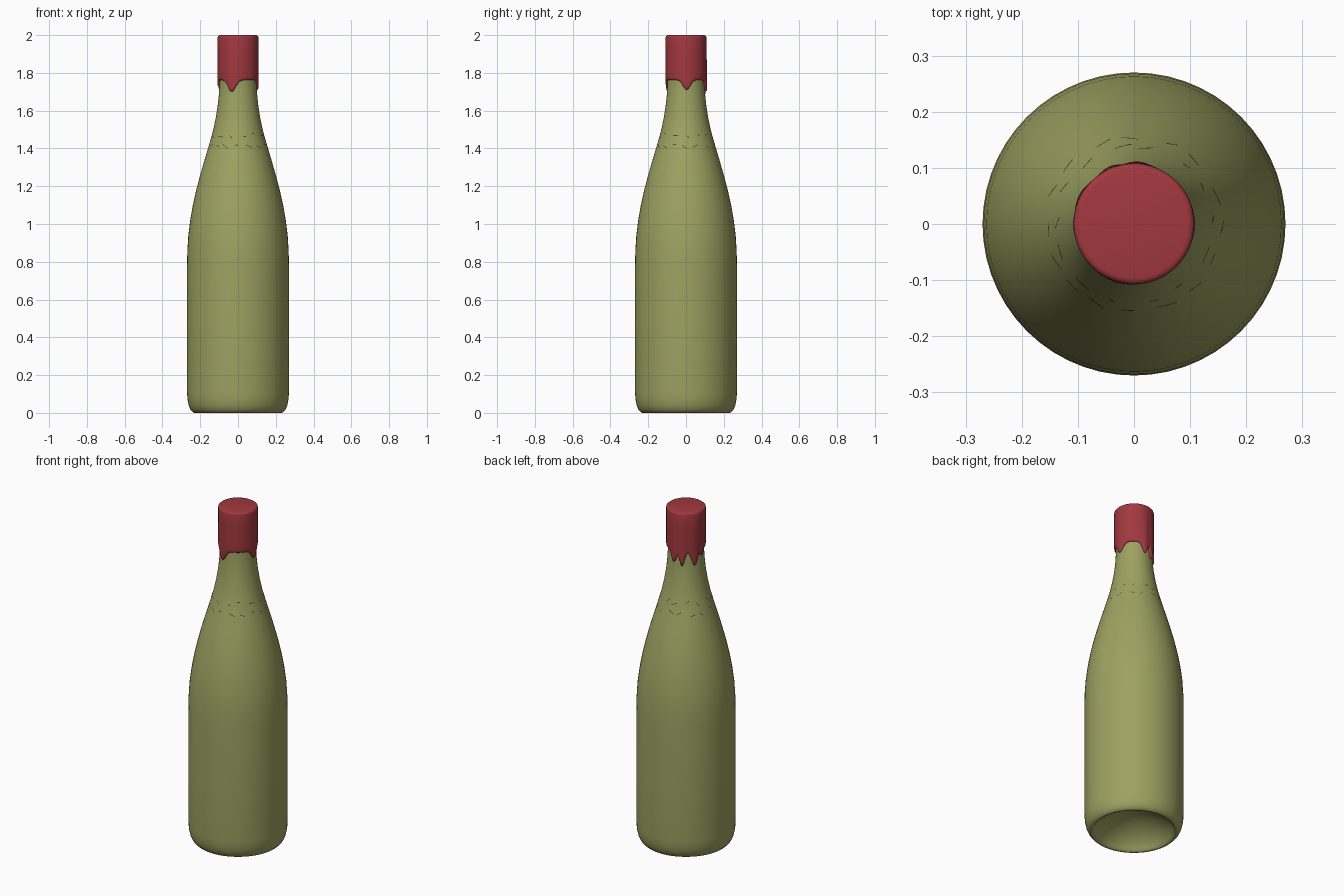
import bpy, bmesh, random
from math import sin, cos, pi, radians, exp, atan2
from mathutils import Vector, Matrix

if "Cube" in bpy.data.objects:
    bpy.data.objects.remove(bpy.data.objects["Cube"])

random.seed(4)


def material(name, rgb):
    m = bpy.data.materials.new(name)
    m.diffuse_color = (*rgb, 1)
    m.use_nodes = True
    m.node_tree.nodes["Principled BSDF"].inputs["Base Color"].default_value = m.diffuse_color
    return m


def finish(name, bm, mat, angle=50):
    bmesh.ops.recalc_face_normals(bm, faces=bm.faces)
    me = bpy.data.meshes.new(name)
    bm.to_mesh(me)
    bm.free()
    ob = bpy.data.objects.new(name, me)
    bpy.context.collection.objects.link(ob)
    me.materials.append(mat)
    bpy.ops.object.select_all(action='DESELECT')
    ob.select_set(True)
    bpy.context.view_layer.objects.active = ob
    bpy.ops.object.shade_smooth_by_angle(angle=radians(angle))
    return ob


def lathe(bm, rows, n, point):
    """Skin rings given by point(row, angle), closing both ends with a fan."""
    rings = [[bm.verts.new(point(r, 2 * pi * i / n)) for i in range(n)] for r in rows]
    for a, b in zip(rings, rings[1:]):
        for i in range(n):
            j = (i + 1) % n
            bm.faces.new((a[i], a[j], b[j], b[i]))
    return rings


def cap_fan(bm, ring, z):
    c = bm.verts.new((0, 0, z))
    for i in range(len(ring)):
        bm.faces.new((ring[i], ring[(i + 1) % len(ring)], c))


green = material("green_glass", (0.34, 0.36, 0.12))
dark = material("dark_mark", (0.06, 0.07, 0.02))
red = material("red_wax", (0.36, 0.04, 0.05))

# Bottle: hollow punt, rounded heel, straight body, long sloping shoulder, neck
profile = [(0.05, 0.115), (0.10, 0.10), (0.15, 0.075), (0.19, 0.045), (0.215, 0.015),
           (0.222, 0.004), (0.23, 0), (0.24, 0.004), (0.252, 0.018), (0.261, 0.04),
           (0.267, 0.07), (0.27, 0.11), (0.27, 0.45), (0.27, 0.78), (0.268, 0.86),
           (0.263, 0.94), (0.253, 1.02), (0.239, 1.10), (0.221, 1.18), (0.200, 1.26),
           (0.177, 1.34), (0.153, 1.42), (0.133, 1.49), (0.118, 1.56), (0.107, 1.63),
           (0.101, 1.69), (0.098, 1.75), (0.097, 1.82), (0.097, 1.97)]
bm = bmesh.new()
rings = lathe(bm, profile, 56, lambda p, a: (p[0] * cos(a), p[0] * sin(a), p[1]))
cap_fan(bm, rings[0], 0.12)
cap_fan(bm, rings[-1], 1.97)
finish("bottle", bm, green)

# Wax seal: drips given as (azimuth, half width, length, bulge)
drips = [(251, 17, 0.062, 0.001), (2, 15, 0.052, 0.001), (86, 12, 0.062, 0.004),
         (113, 10, 0.082, 0.004), (152, 12, 0.082, 0.003), (180, 9, 0.035, 0.001)]


def drip(a, k):
    total = 0
    for d in drips:
        off = (a * 180 / pi - d[0] + 180) % 360 - 180
        total = max(total, d[k] * exp(-(off / d[1]) ** 2))
    return total


def wax(row, a):
    r, t, bulge = row                      # t: 0 at the top, 1 at the dripping edge
    low = 1.762 - drip(a, 2)
    z = 2 + (low - 2) * t
    rr = r + bulge * drip(a, 3)
    return (rr * cos(a), rr * sin(a), z)


wax_rows = [(0.096, 0, 0), (0.102, 0.006, 0), (0.106, 0.02, 0), (0.1075, 0.045, 0.2),
            (0.1075, 0.3, 0.5), (0.1075, 0.6, 0.8), (0.1075, 0.85, 1), (0.1075, 0.94, 1),
            (0.106, 0.98, 1), (0.102, 1, 0.5), (0.095, 1, 0)]
bm = bmesh.new()
rings = lathe(bm, wax_rows, 128, wax)
cap_fan(bm, rings[0], 2.0)
finish("wax_seal", bm, red)


# Two broken rings of fine scratches around the shoulder
def radius_at(z):
    for (r0, z0), (r1, z1) in zip(profile[11:], profile[12:]):
        if z0 <= z <= z1:
            return r0 + (r1 - r0) * (z - z0) / (z1 - z0)


bm = bmesh.new()
for zc, count in ((1.415, 16), (1.47, 14)):
    for i in range(count):
        a = 2 * pi * (i + random.uniform(-0.2, 0.2)) / count
        z = zc + random.uniform(-0.01, 0.01)
        half, tilt = random.uniform(0.05, 0.11), random.uniform(-0.012, 0.012)
        top, bot = [], []
        for s in (-1, -0.5, 0, 0.5, 1):
            for strip, dz in ((top, 0.002), (bot, -0.002)):
                zz = z + tilt * s + dz
                r = radius_at(zz) + 0.0006
                strip.append(bm.verts.new((r * cos(a + s * half), r * sin(a + s * half), zz)))
        for k in range(4):
            bm.faces.new((bot[k], bot[k + 1], top[k + 1], top[k]))
finish("shoulder_marks", bm, dark)
